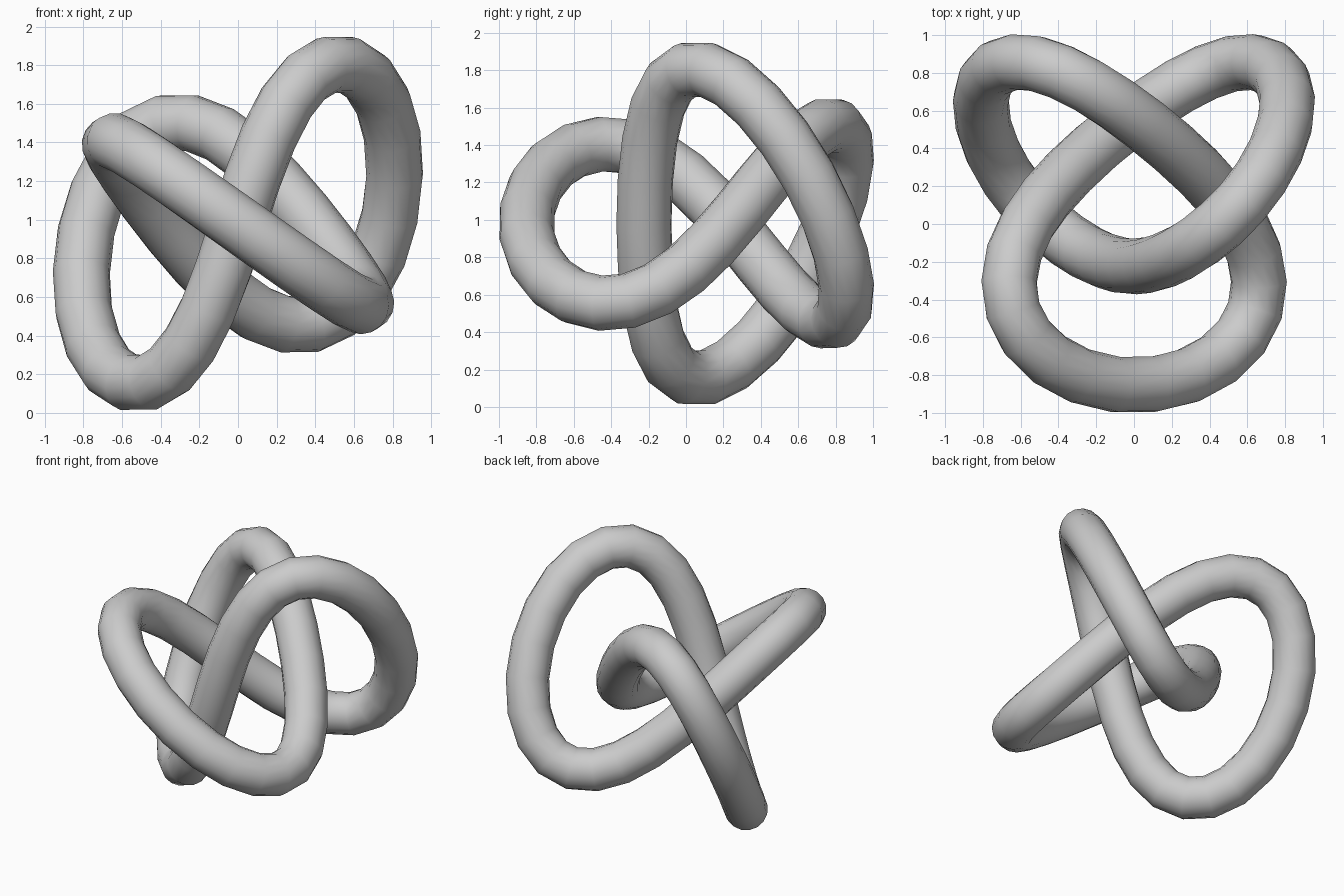
import bpy
import math

if "Cube" in bpy.data.objects:
    bpy.data.objects.remove(bpy.data.objects["Cube"])

STEPS = 59                          # rings along the knot
RADIUS = 0.148                      # tube radius
A, B, C, H = 0.27, 0.679, 0.045, 0.62  # three-fold knot amplitudes
TILT = math.radians(19.5)           # knot axis leans about y

# Closed three-lobed centre line, half-turn symmetric about y
curve = bpy.data.curves.new("knot_tube", 'CURVE')
curve.dimensions = '3D'
curve.bevel_depth = RADIUS
curve.bevel_resolution = 6
spline = curve.splines.new('POLY')
spline.points.add(STEPS - 1)
spline.use_cyclic_u = True
for i, p in enumerate(spline.points):
    t = 2 * math.pi * i / STEPS
    u = A * math.sin(t) + B * math.sin(2 * t) - C * math.sin(5 * t)
    v = H * math.sin(3 * t)
    y = A * math.cos(t) - B * math.cos(2 * t) + C * math.cos(5 * t) + 0.139
    x = u * math.cos(TILT) - v * math.sin(TILT)
    z = u * math.sin(TILT) + v * math.cos(TILT) + 0.98
    p.co = (x, y, z, 1)

knot = bpy.data.objects.new("knot_tube", curve)
bpy.context.collection.objects.link(knot)
bpy.context.view_layer.objects.active = knot
knot.select_set(True)

# Turn the tube into a smooth mesh
bpy.ops.object.convert(target='MESH')
knot = bpy.context.object
bpy.ops.object.shade_smooth()

# Plain grey
grey = bpy.data.materials.new("plain_grey")
grey.diffuse_color = (0.6, 0.6, 0.6, 1)
grey.use_nodes = True
grey.node_tree.nodes["Principled BSDF"].inputs["Base Color"].default_value = grey.diffuse_color
knot.data.materials.clear()
knot.data.materials.append(grey)
